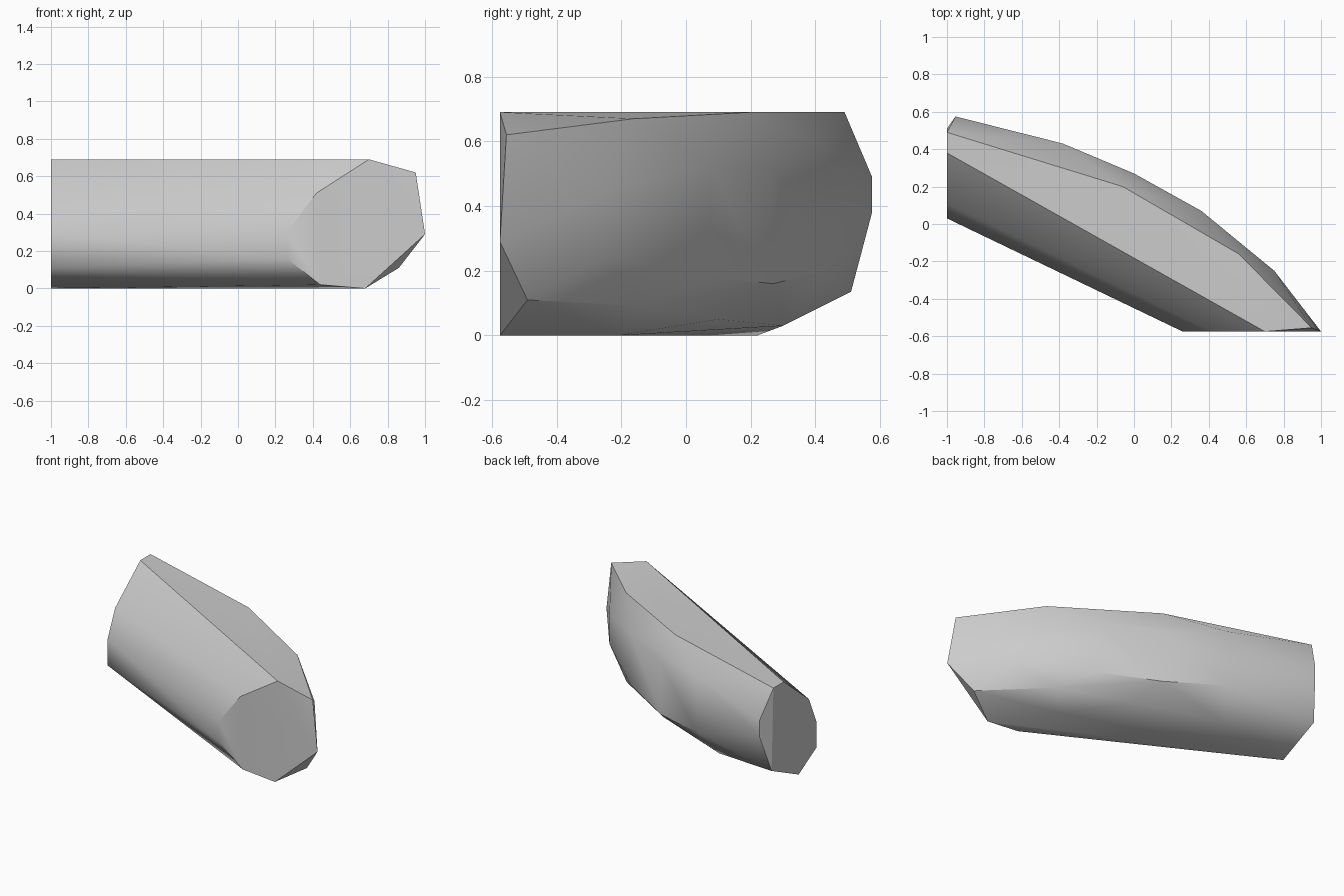
import bpy
import bmesh
import math

# Remove the default object if it is there
starter = bpy.data.objects.get("Cube")
if starter:
    bpy.data.objects.remove(starter, do_unlink=True)


def make_material(name, colour):
    """Create a plain material that matches in viewport and render."""
    material = bpy.data.materials.new(name)
    material.use_nodes = True
    material.diffuse_color = colour
    material.node_tree.nodes["Principled BSDF"].inputs["Base Color"].default_value = colour
    return material


def front_profile():
    """Octagonal front cut, drawn as x and z in one upright plane."""
    front_plane = -0.575
    outline = [(0.26, 0.3), (0.26, 0.16), (0.44, 0.02), (0.68, 0),
               (1, 0.29), (0.7, 0.69), (0.42, 0.51)]
    return [(x, front_plane, z) for x, z in outline]


def side_profile():
    """Octagonal side cut, drawn as y and z in one upright plane."""
    side_plane = -1
    outline = [(0.38, 0.69), (0.49, 0.69), (0.51, 0.135), (0.22, 0),
               (0.03, 0.11), (0.03, 0.29), (0.11, 0.47)]
    return [(side_plane, y, z) for y, z in outline]


def outer_bend():
    """Bulging outer side: a top rim, a tall belly and a lower rim."""
    top_rim = [(0.95, -0.555, 0.62), (0.56, -0.16, 0.67), (-0.06, 0.2, 0.69)]
    lower_rim = [(0.86, -0.49, 0.11), (0.53, -0.12, 0.09), (0.1, 0.1, 0.05),
                 (-0.46, 0.3, 0.03), (0.4, -0.21, 0)]
    # Each belly station runs vertically from its low to its high point
    belly = [(0.75, -0.25, 0.24, 0.44), (0.36, 0.07, 0.18, 0.53),
             (0, 0.27, 0.16, 0.52), (-0.38, 0.43, 0.2, 0.58),
             (-0.955, 0.575, 0.38, 0.49)]
    points = top_rim + lower_rim
    for x, y, low, high in belly:
        points += [(x, y, low), (x, y, high)]
    return points


def build_hull(name, points, material):
    """Wrap the section points in one closed faceted skin."""
    mesh = bpy.data.meshes.new(name)
    bm = bmesh.new()
    for point in points:
        bm.verts.new(point)
    result = bmesh.ops.convex_hull(bm, input=bm.verts[:])
    unused = [item for item in result["geom_interior"] + result["geom_unused"]
              if isinstance(item, bmesh.types.BMVert)]
    bmesh.ops.delete(bm, geom=list(set(unused)), context="VERTS")
    # Merge the flat cuts into single faces
    bmesh.ops.dissolve_limit(bm, angle_limit=math.radians(1),
                             verts=bm.verts[:], edges=bm.edges[:])
    bmesh.ops.recalc_face_normals(bm, faces=bm.faces[:])
    bm.to_mesh(mesh)
    bm.free()
    mesh.materials.append(material)
    part = bpy.data.objects.new(name, mesh)
    bpy.context.collection.objects.link(part)
    return part


# Curved body with two flat cut ends
grey = make_material("plain grey", (0.6, 0.6, 0.6, 1))
body = build_hull("curved_body", front_profile() + side_profile() + outer_bend(), grey)

# Smooth the gentle facets and keep the cut edges crisp
bpy.ops.object.select_all(action="DESELECT")
body.select_set(True)
bpy.context.view_layer.objects.active = body
bpy.ops.object.shade_smooth_by_angle(angle=math.radians(30))
